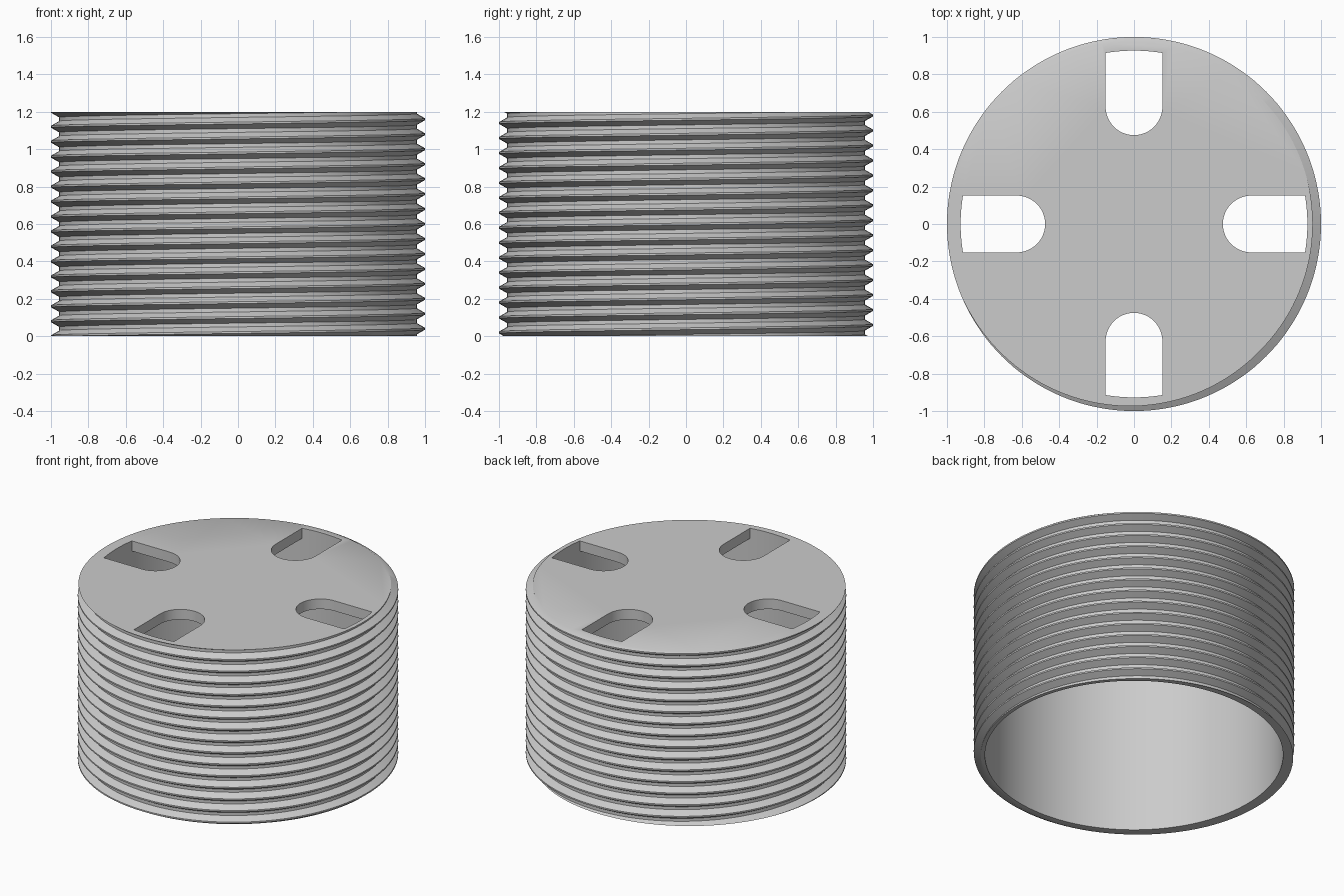
import bpy, bmesh
from math import sin, cos, pi, asin, radians

cube = bpy.data.objects.get("Cube")
if cube:
    bpy.data.objects.remove(cube, do_unlink=True)

HEIGHT, PITCH, SEGMENTS = 1.2, 0.08, 144
CREST, ROOT, BORE = 1.0, 0.956, 0.93
PLATE = 0.07                      # thickness of the closed top
SLOT_HALF, SLOT_CENTRE = 0.152, 0.627

grey = bpy.data.materials.new("plain grey")
grey.use_nodes = True
colour = (0.6, 0.6, 0.6, 1)
grey.diffuse_color = colour
grey.node_tree.nodes["Principled BSDF"].inputs["Base Color"].default_value = colour


def make_object(name, bm):
    bmesh.ops.recalc_face_normals(bm, faces=bm.faces)
    mesh = bpy.data.meshes.new(name)
    bm.to_mesh(mesh)
    bm.free()
    mesh.materials.append(grey)
    obj = bpy.data.objects.new(name, mesh)
    bpy.context.collection.objects.link(obj)
    return obj


def prism(name, outline, low, high):
    bm = bmesh.new()
    face = bm.faces.new([bm.verts.new((x, y, low)) for x, y in outline])
    top = bmesh.ops.extrude_face_region(bm, geom=[face])["geom"]
    verts = [v for v in top if isinstance(v, bmesh.types.BMVert)]
    bmesh.ops.translate(bm, verts=verts, vec=(0, 0, high - low))
    return make_object(name, bm)


def threaded_body():
    # One turn of the thread: flat crest, flank, flat root, flank
    profile = [(-PITCH / 16, CREST), (PITCH / 16, CREST),
               (PITCH * 3 / 8, ROOT), (PITCH * 5 / 8, ROOT)]
    turns, step = 18, len(profile)
    bm = bmesh.new()
    columns = []
    for i in range(SEGMENTS):
        a = 2 * pi * i / SEGMENTS
        start = PITCH * (i / SEGMENTS - 1.5)
        columns.append([bm.verts.new((r * cos(a), r * sin(a), start + k * PITCH + dz))
                        for k in range(turns) for dz, r in profile])
    # The last column meets the first one turn higher
    for i, col in enumerate(columns):
        nxt = columns[i + 1] if i + 1 < SEGMENTS else columns[0][step:]
        for j in range(len(nxt) - 1):
            bm.faces.new((col[j], nxt[j], nxt[j + 1], col[j + 1]))
    # Trim the helix flat at both ends and close it
    for z, direction in ((0, -1), (HEIGHT, 1)):
        bmesh.ops.bisect_plane(bm, geom=bm.verts[:] + bm.edges[:] + bm.faces[:],
                               plane_co=(0, 0, z), plane_no=(0, 0, direction),
                               clear_outer=True)
    bmesh.ops.remove_doubles(bm, verts=bm.verts, dist=1e-5)
    bmesh.ops.holes_fill(bm, edges=[e for e in bm.edges if e.is_boundary], sides=0)
    return make_object("threaded_cap", bm)


def slot_outline(turn):
    # Round inner end, straight sides, outer end following the bore
    reach = BORE - 0.003
    spread = asin(SLOT_HALF / reach)
    points = [(SLOT_CENTRE + SLOT_HALF * cos(a), SLOT_HALF * sin(a))
              for a in (pi / 2 + pi * i / 24 for i in range(25))]
    points += [(reach * cos(a), reach * sin(a))
               for a in (spread * (i / 4 - 1) for i in range(9))]
    c, s = cos(turn), sin(turn)
    return [(x * c - y * s, x * s + y * c) for x, y in points]


body = threaded_body()
circle = [(BORE * cos(2 * pi * i / SEGMENTS), BORE * sin(2 * pi * i / SEGMENTS))
          for i in range(SEGMENTS)]
cutters = [prism("bore_cutter", circle, -0.2, HEIGHT - PLATE)]
for n in range(4):
    cutters.append(prism(f"slot_cutter_{n + 1}", slot_outline(n * pi / 2),
                         HEIGHT - 2 * PLATE, HEIGHT + 0.1))

# Hollow the body and open the slots
bpy.context.view_layer.objects.active = body
for cutter in cutters:
    mod = body.modifiers.new(cutter.name, "BOOLEAN")
    mod.operation, mod.solver, mod.object = "DIFFERENCE", "EXACT", cutter
    bpy.ops.object.modifier_apply(modifier=mod.name)
for cutter in cutters:
    bpy.data.objects.remove(cutter, do_unlink=True)

bpy.ops.object.select_all(action="DESELECT")
body.select_set(True)
bpy.ops.object.shade_smooth_by_angle(angle=radians(30))
